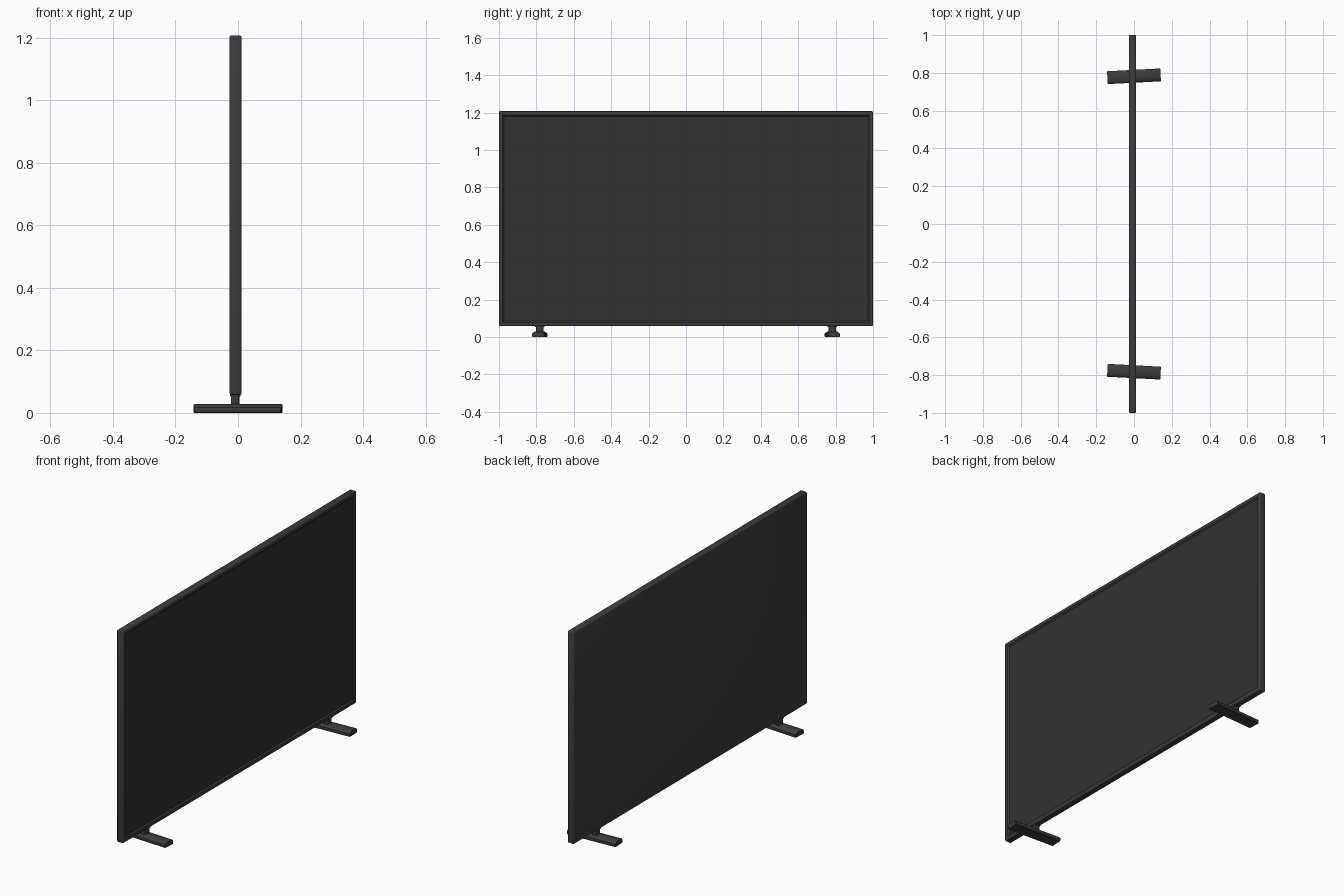
import bpy, bmesh, math
from mathutils import Matrix

if "Cube" in bpy.data.objects:
    bpy.data.objects.remove(bpy.data.objects["Cube"])


def material(name, v):
    m = bpy.data.materials.new(name)
    m.diffuse_color = (v, v, v, 1)
    m.use_nodes = True
    m.node_tree.nodes["Principled BSDF"].inputs["Base Color"].default_value = m.diffuse_color
    return m


FRAME = material("dark_plastic", 0.045)
GLASS = material("screen_glass", 0.032)


def finish(bm, name, *mats):
    bmesh.ops.recalc_face_normals(bm, faces=bm.faces)
    me = bpy.data.meshes.new(name)
    bm.to_mesh(me)
    bm.free()
    ob = bpy.data.objects.new(name, me)
    bpy.context.collection.objects.link(ob)
    for m in mats:
        me.materials.append(m)
    bpy.context.view_layer.objects.active = ob
    ob.select_set(True)
    bpy.ops.object.shade_smooth_by_angle(angle=math.radians(35))
    ob.select_set(False)
    return ob


def box(x0, x1, y0, y1, z0, z1, bevel, segments=2):
    bm = bmesh.new()
    mat = Matrix.Translation(((x0 + x1) / 2, (y0 + y1) / 2, (z0 + z1) / 2)) @ \
        Matrix.Diagonal((x1 - x0, y1 - y0, z1 - z0, 1))
    bmesh.ops.create_cube(bm, size=1, matrix=mat)
    bmesh.ops.bevel(bm, geom=bm.edges[:], offset=bevel, segments=segments,
                    affect='EDGES', profile=0.5)
    return bm


# Thin cabinet with a bezel and recessed screen on the +x side
bm = box(-0.027, 0.011, -1, 1, 0.058, 1.207, 0.006, 3)
bm.normal_update()
face = max((f for f in bm.faces if f.normal.x > 0.99), key=lambda f: f.calc_area())
bmesh.ops.inset_region(bm, faces=[face], thickness=0.020)
bmesh.ops.inset_region(bm, faces=[face], thickness=0.010, depth=-0.007)
face.material_index = 1
finish(bm, "screen_panel", FRAME, GLASS)

# Two slightly toed feet with necks
PROFILE = [(-0.034, 0.003), (-0.031, 0), (0.031, 0), (0.034, 0.003),
           (0.034, 0.017), (0.031, 0.021), (0.02, 0.028), (-0.02, 0.028),
           (-0.031, 0.021), (-0.034, 0.017)]
for side, label in ((1, "right"), (-1, "left")):
    place = Matrix.Translation((0, 0.782 * side, 0)) @ Matrix.Rotation(math.radians(3 * side), 4, 'Z')

    bm = bmesh.new()
    rings = []
    for x, s in ((-0.141, 0.92), (-0.138, 1), (0.138, 1), (0.141, 0.92)):
        rings.append([bm.verts.new((x, y * s, 0.014 + (z - 0.014) * s)) for y, z in PROFILE])
    n = len(PROFILE)
    for a, b in zip(rings, rings[1:]):
        for i in range(n):
            bm.faces.new((a[i], a[(i + 1) % n], b[(i + 1) % n], b[i]))
    bm.faces.new(rings[0])
    bm.faces.new(rings[-1])
    bm.transform(place)
    finish(bm, label + "_foot", FRAME)

    # Neck: rounded post with a wider collar below the cabinet
    bm = box(-0.022, 0.004, -0.019, 0.019, 0.02, 0.062, 0.004)
    bm.transform(place)
    finish(bm, label + "_neck", FRAME)
    bm = box(-0.024, 0.007, -0.024, 0.024, 0.052, 0.066, 0.003)
    bm.transform(place)
    finish(bm, label + "_neck_collar", FRAME)
